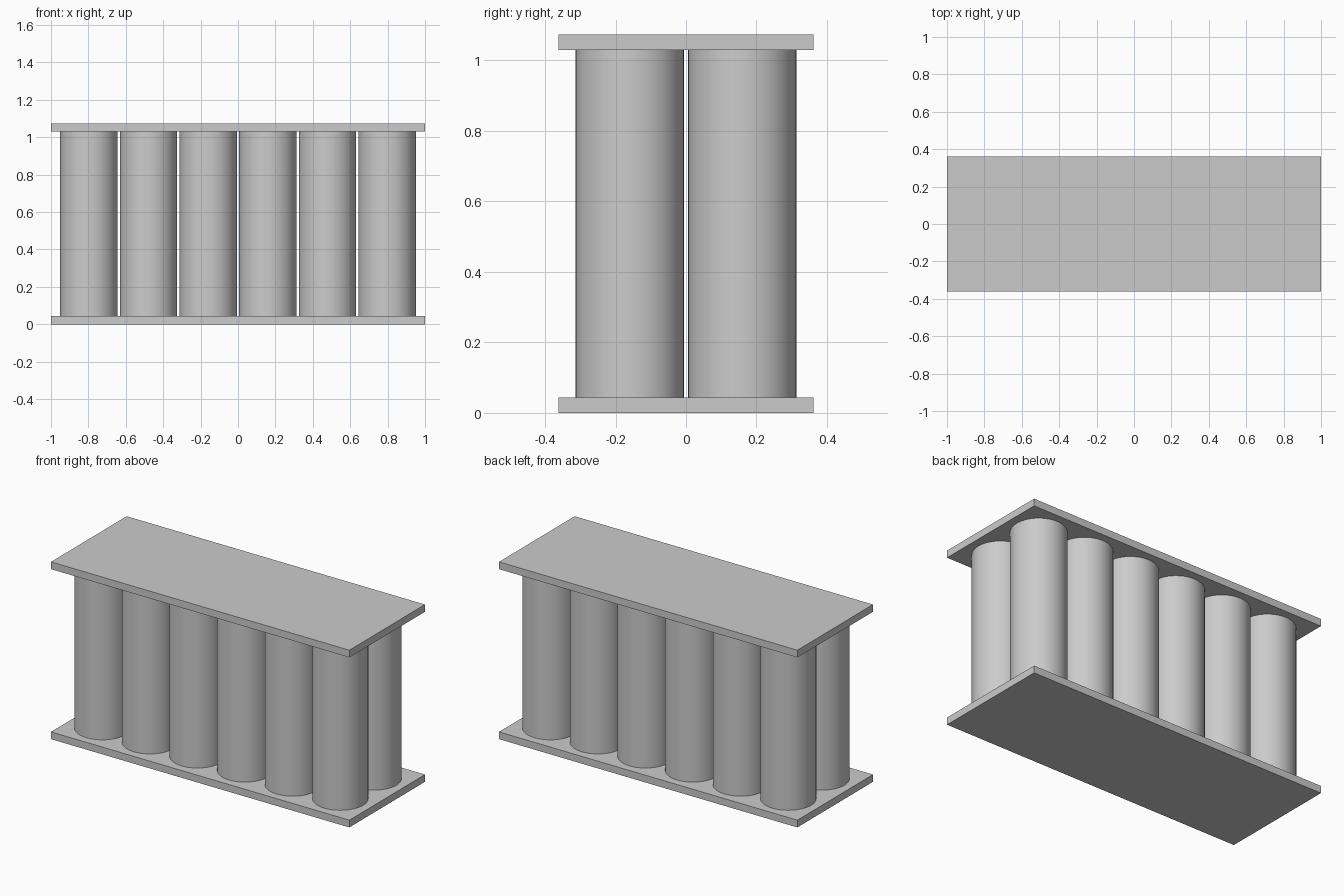
import bpy
import math

if "Cube" in bpy.data.objects:
    bpy.data.objects.remove(bpy.data.objects["Cube"], do_unlink=True)

# Single grey material
grey = bpy.data.materials.new("light_grey")
grey.use_nodes = True
colour = (0.6, 0.6, 0.6, 1)
grey.diffuse_color = colour
grey.node_tree.nodes["Principled BSDF"].inputs["Base Color"].default_value = colour

WIDTH, DEPTH, HEIGHT, PLATE = 2.0, 0.724, 1.074, 0.044
RADIUS, PITCH = 0.1535, 0.319
COLUMNS, ROWS = 6, 2


def add_plate(name, z):
    bpy.ops.mesh.primitive_cube_add(size=1, location=(0, 0, z))
    plate = bpy.context.object
    plate.name = name
    plate.scale = (WIDTH, DEPTH, PLATE)
    bpy.ops.object.transform_apply(location=False, rotation=False, scale=True)
    plate.data.materials.append(grey)


def add_cylinder(name, x, y):
    bpy.ops.mesh.primitive_cylinder_add(
        vertices=64, radius=RADIUS, depth=HEIGHT - 2 * PLATE, location=(x, y, HEIGHT / 2))
    cylinder = bpy.context.object
    cylinder.name = name
    cylinder.data.materials.append(grey)
    bpy.ops.object.shade_smooth_by_angle(angle=math.radians(30))


# Bottom and top plates
add_plate("bottom_plate", PLATE / 2)
add_plate("top_plate", HEIGHT - PLATE / 2)

# Two rows of upright cylinders between the plates
for row in range(ROWS):
    for col in range(COLUMNS):
        add_cylinder(f"cylinder_{row + 1}_{col + 1}",
                     (col - (COLUMNS - 1) / 2) * PITCH,
                     (row - (ROWS - 1) / 2) * PITCH)
